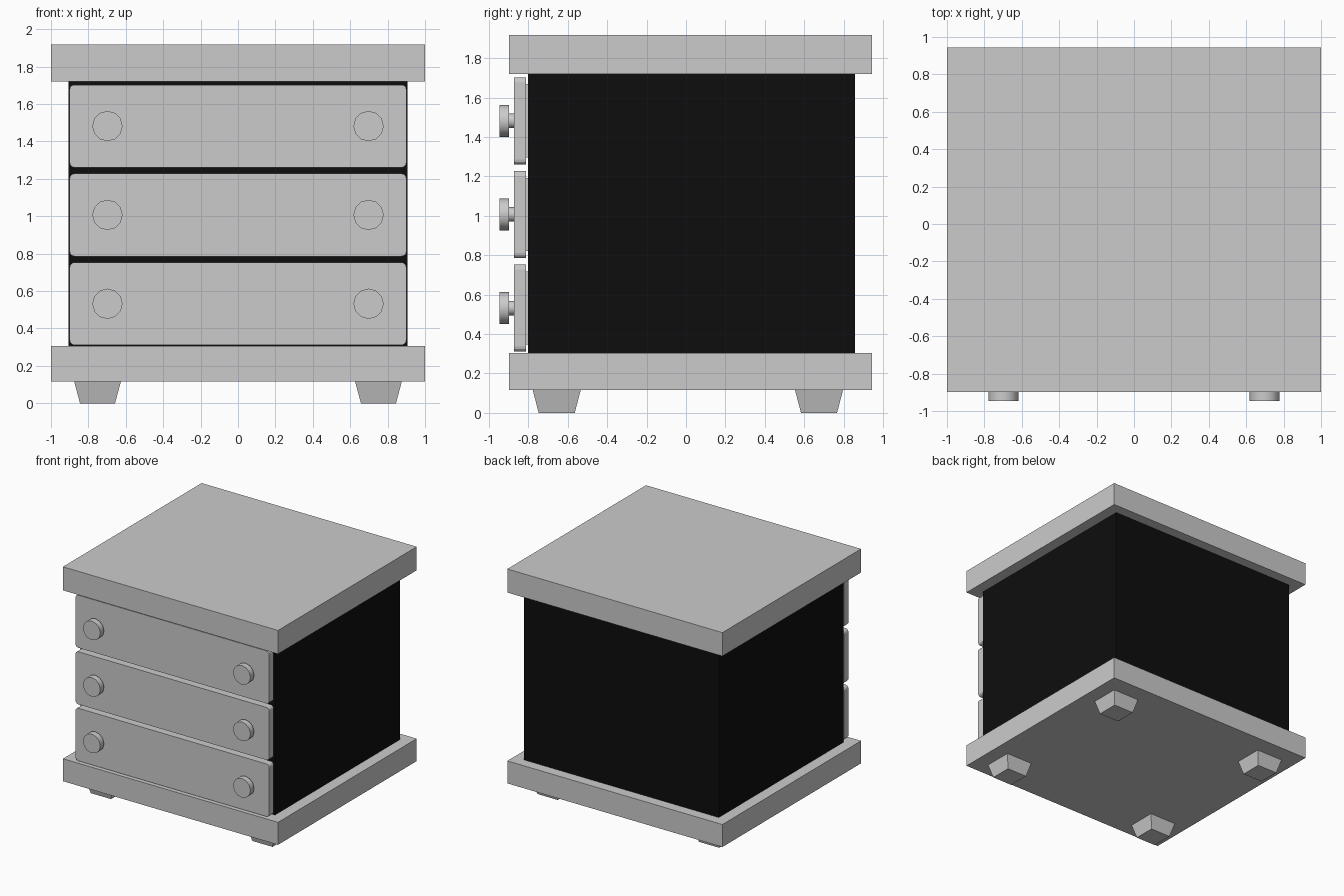
import bpy, bmesh, math
from mathutils import Matrix

if "Cube" in bpy.data.objects:
    bpy.data.objects.remove(bpy.data.objects["Cube"])


def finish(bm, name):
    bmesh.ops.recalc_face_normals(bm, faces=bm.faces)
    me = bpy.data.meshes.new(name)
    bm.to_mesh(me)
    bm.free()
    ob = bpy.data.objects.new(name, me)
    bpy.context.collection.objects.link(ob)
    return ob


def box(name, x, y, z, corner=0.0, taper=1.0):
    """Box from (min, max) ranges; corner rounds the depth edges, taper shrinks the base."""
    bm = bmesh.new()
    bmesh.ops.create_cube(bm, size=1)
    for v in bm.verts:
        k = taper if v.co.z < 0 else 1.0
        v.co.x = sum(x) / 2 + v.co.x * k * (x[1] - x[0])
        v.co.y = sum(y) / 2 + v.co.y * k * (y[1] - y[0])
        v.co.z = sum(z) / 2 + v.co.z * (z[1] - z[0])
    if corner:
        edges = [e for e in bm.edges
                 if abs(e.verts[0].co.y - e.verts[1].co.y) > 1e-4]
        bmesh.ops.bevel(bm, geom=edges, offset=corner, segments=3,
                        profile=0.5, affect='EDGES')
    return finish(bm, name)


def knob(name, x, z):
    """Turned knob: slim stem and a wider disc, axis along y."""
    bm = bmesh.new()
    for r, y0, y1 in ((0.037, -0.90, -0.865), (0.081, -0.947, -0.898)):
        m = (Matrix.Translation((x, (y0 + y1) / 2, z))
             @ Matrix.Rotation(math.pi / 2, 4, 'X'))
        bmesh.ops.create_cone(bm, cap_ends=True, segments=12, radius1=r,
                              radius2=r, depth=y1 - y0, matrix=m)
    ob = finish(bm, name)
    bpy.ops.object.select_all(action='DESELECT')
    ob.select_set(True)
    bpy.context.view_layer.objects.active = ob
    bpy.ops.object.shade_smooth_by_angle(angle=math.radians(40))


# Top and base slabs
box("top_slab", (-1, 1), (-0.897, 0.945), (1.72, 1.918))
box("base_slab", (-1, 1), (-0.897, 0.945), (0.116, 0.305))

# Black cabinet body
black = bpy.data.materials.new("black_paint")
black.diffuse_color = (0.004, 0.004, 0.004, 1)
black.use_nodes = True
black.node_tree.nodes["Principled BSDF"].inputs["Base Color"].default_value = black.diffuse_color
body = box("cabinet_body", (-0.905, 0.905), (-0.802, 0.857), (0.305, 1.72))
body.data.materials.append(black)

# Drawers with rounded fronts, backing and two knobs each
for i, z in enumerate((0.532, 1.007, 1.482)):
    box(f"drawer_front_{i}", (-0.9, 0.9), (-0.872, -0.812),
        (z - 0.221, z + 0.221), corner=0.025)
    box(f"drawer_box_{i}", (-0.865, 0.865), (-0.813, -0.80),
        (z - 0.186, z + 0.186))
    for side, x in (("left", -0.698), ("right", 0.698)):
        knob(f"drawer_knob_{side}_{i}", x, z)

# Tapered feet
for side, x in (("left", -0.751), ("right", 0.751)):
    for end, y in (("front", -0.656), ("back", 0.675)):
        box(f"{end}_{side}_foot", (x - 0.125, x + 0.125),
            (y - 0.122, y + 0.122), (0, 0.117), taper=0.75)
